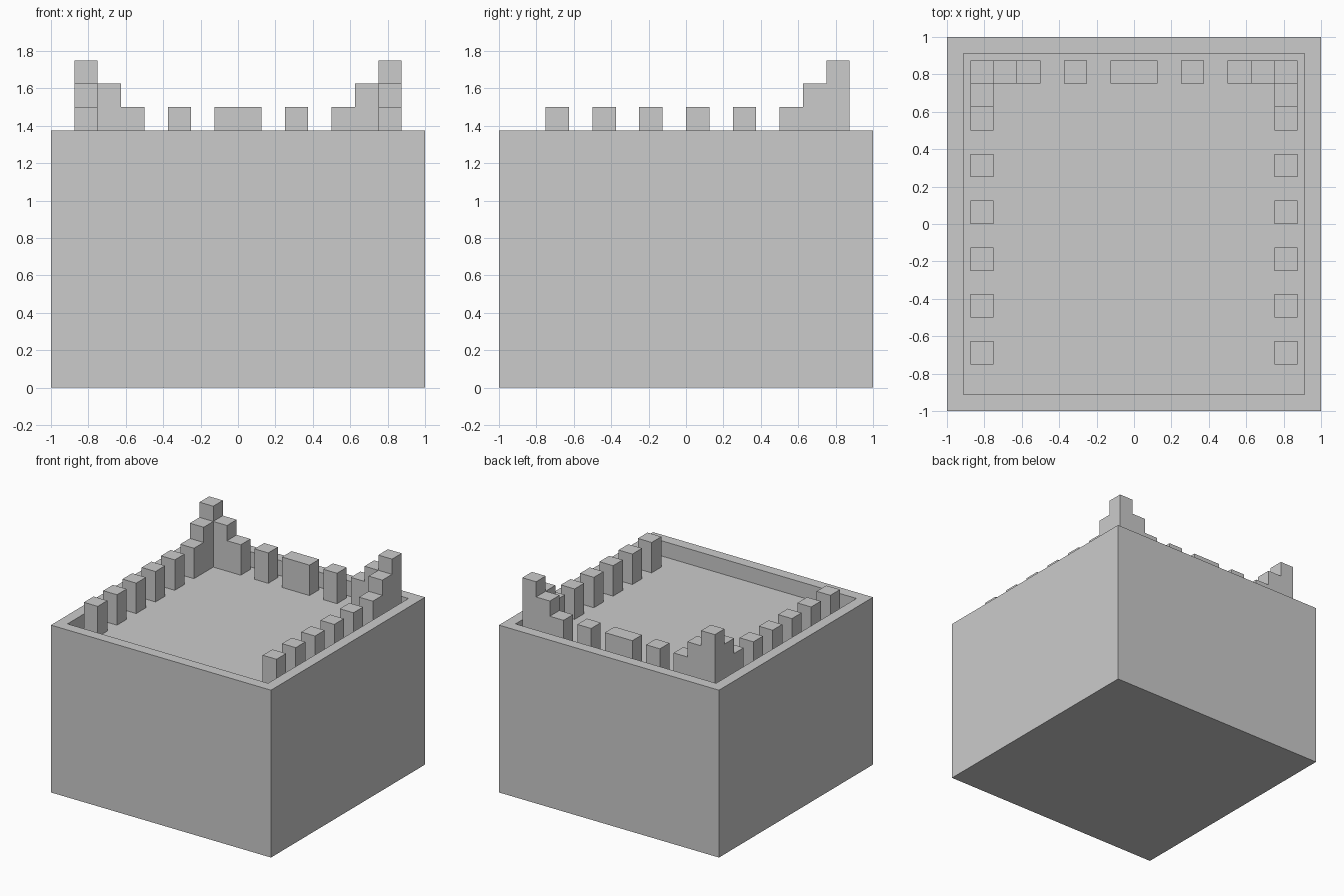
import bpy, bmesh
from mathutils import Vector

if "Cube" in bpy.data.objects:
    bpy.data.objects.remove(bpy.data.objects["Cube"])

U = 0.125                  # grid unit of the whole design
FLOOR, RIM = 1.25, 1.375   # recessed roof level and top of the outer wall


def finish(bm, name, mirror=False):
    bmesh.ops.recalc_face_normals(bm, faces=bm.faces)
    mesh = bpy.data.meshes.new(name)
    bm.to_mesh(mesh)
    bm.free()
    ob = bpy.data.objects.new(name, mesh)
    bpy.context.collection.objects.link(ob)
    if mirror:
        ob.modifiers.new("mirror", 'MIRROR').use_mirror_merge = False
    return ob


def add_box(bm, x0, x1, y0, y1, z0, z1):
    verts = bmesh.ops.create_cube(bm, size=1)["verts"]
    bmesh.ops.scale(bm, verts=verts, vec=(x1 - x0, y1 - y0, z1 - z0))
    bmesh.ops.translate(bm, verts=verts,
                        vec=((x0 + x1) / 2, (y0 + y1) / 2, (z0 + z1) / 2))


def box(name, *size, mirror=False):
    bm = bmesh.new()
    add_box(bm, *size)
    return finish(bm, name, mirror)


def raise_faces(bm, faces, height):
    """Extrude a region straight up and return its new top faces."""
    geom = bmesh.ops.extrude_face_region(bm, geom=faces)["geom"]
    bmesh.ops.delete(bm, geom=[f for f in faces if f.is_valid], context='FACES')
    bmesh.ops.translate(bm, vec=(0, 0, height),
                        verts=[g for g in geom if isinstance(g, bmesh.types.BMVert)])
    return [g for g in geom if isinstance(g, bmesh.types.BMFace)]


# Tower block with a sunken roof behind a low rim
bm = bmesh.new()
add_box(bm, -1, 1, -1, 1, 0, RIM)
top = max(bm.faces, key=lambda f: f.calc_center_median().z)
bmesh.ops.inset_region(bm, faces=[top], thickness=U)
roof = bmesh.ops.extrude_discrete_faces(bm, faces=[top])["faces"][0]
bmesh.ops.translate(bm, verts=roof.verts, vec=(0, 0, FLOOR - RIM))
finish(bm, "tower_block")

# Merlons along both sides
for i in range(5):
    y = -0.75 + 2 * U * i
    box(f"side_merlon_{i + 1}", 0.75, 0.875, y, y + U, FLOOR, 1.5, mirror=True)

# Merlons along the back
box("back_merlon_outer", 0.25, 0.375, 0.75, 0.875, FLOOR, 1.5, mirror=True)
box("back_merlon_middle", -U, U, 0.75, 0.875, FLOOR, 1.5)

# Stepped L-shaped turrets in the back corners
bm = bmesh.new()
for cx, cy in [(6, 6), (5, 6), (4, 6), (6, 5), (6, 4)]:
    bm.faces.new([bm.verts.new(((cx + a) * U, (cy + b) * U, FLOOR))
                  for a, b in [(0, 0), (1, 0), (1, 1), (0, 1)]])
bmesh.ops.remove_doubles(bm, verts=bm.verts, dist=1e-4)
tops = raise_faces(bm, bm.faces[:], 2 * U)
for reach in (5, 6):
    tops = [f for f in tops
            if min(f.calc_center_median().xy) > 0 and
            sum(f.calc_center_median().xy) > (reach + 6) * U]
    tops = raise_faces(bm, tops, U)
bmesh.ops.dissolve_limit(bm, angle_limit=0.01, verts=bm.verts, edges=bm.edges)
finish(bm, "corner_turret", mirror=True)
